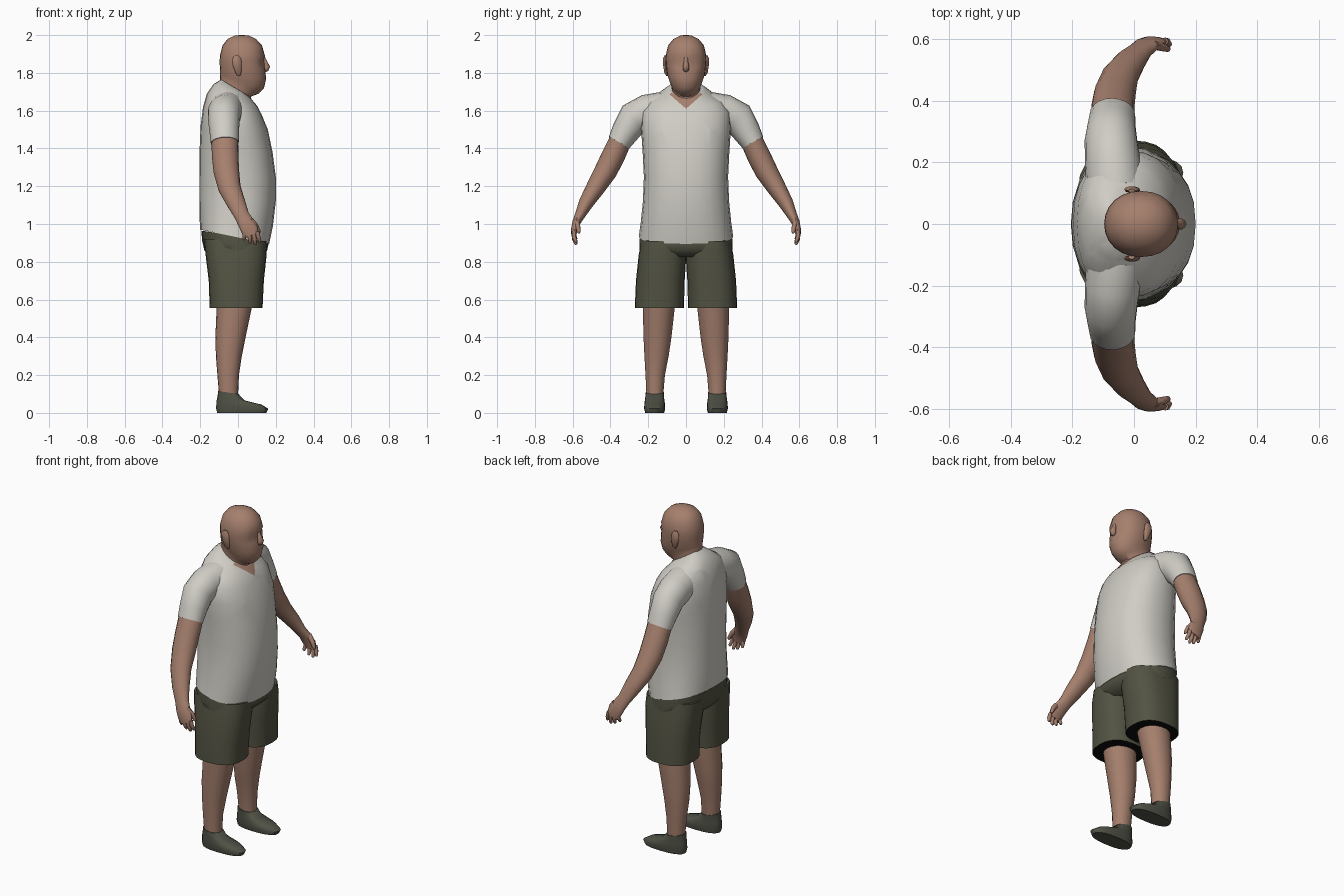
import bpy, bmesh, math
from mathutils import Vector


def material(name, rgb):
    m = bpy.data.materials.new(name)
    m.diffuse_color = (*rgb, 1)
    return m


SKIN = material("skin", (0.38, 0.215, 0.155))
WHITE = material("off white cloth", (0.63, 0.61, 0.56))
OLIVE = material("olive cloth", (0.085, 0.086, 0.056))
SHOE = material("shoe green", (0.080, 0.085, 0.062))
BLACK = material("dark lining", (0.004, 0.004, 0.004))


def skin_rings(name, rings, mats, mirror=False, edit=None, angle=50):
    """Join a list of point rings into a closed skin and make an object of it."""
    bm = bmesh.new()
    vs = [[bm.verts.new(p) for p in r] for r in rings]
    n = len(vs[0])
    for a, b in zip(vs, vs[1:]):
        for i in range(n):
            j = (i + 1) % n
            bm.faces.new((a[i], a[j], b[j], b[i]))
    bm.faces.new(vs[0][::-1])
    bm.faces.new(vs[-1])
    if edit:
        edit(bm)
    bmesh.ops.recalc_face_normals(bm, faces=bm.faces)
    me = bpy.data.meshes.new(name)
    bm.to_mesh(me)
    bm.free()
    ob = bpy.data.objects.new(name, me)
    bpy.context.collection.objects.link(ob)
    for m in mats:
        me.materials.append(m)
    bpy.ops.object.select_all(action='DESELECT')
    ob.select_set(True)
    bpy.context.view_layer.objects.active = ob
    bpy.ops.object.shade_smooth_by_angle(angle=math.radians(angle))
    if mirror:
        mod = ob.modifiers.new("mirror", 'MIRROR')
        mod.use_axis = (False, True, False)
        mod.use_mirror_merge = False
    return ob


def power(c, e):
    return math.copysign(abs(c) ** e, c)


def loft(name, rows, mats, n=24, exp=2.2, **kw):
    """Rows: back x, front x, back z, front z, half width, y centre."""
    rings = []
    for x0, x1, zb, zf, w, yc in rows:
        ring = []
        for i in range(n):
            t = 2 * math.pi * i / n
            c, s = power(math.cos(t), 2 / exp), power(math.sin(t), 2 / exp)
            k = (c + 1) / 2
            ring.append((x0 + (x1 - x0) * k, yc + w * s, zb + (zf - zb) * k))
        rings.append(ring)
    return skin_rings(name, rings, mats, **kw)


def tube(name, rows, mats, n=16, **kw):
    """Rows: x, y, z, radius towards x, radius across."""
    pts = [Vector(r[:3]) for r in rows]
    rings = []
    for i, r in enumerate(rows):
        t = (pts[min(i + 1, len(pts) - 1)] - pts[max(i - 1, 0)]).normalized()
        u = Vector((1, 0, 0))
        u = (u - t * u.dot(t)).normalized()
        v = t.cross(u)
        rings.append([pts[i] + u * r[3] * math.cos(2 * math.pi * k / n)
                      + v * r[4] * math.sin(2 * math.pi * k / n) for k in range(n)])
    return skin_rings(name, rings, mats, **kw)


# shirt body, with a V neck cut in and coloured as skin
def v_neck(bm):
    normals = [Vector((0, -s * 0.66, 0.75)) for s in (1, -1)]
    point = Vector((0, 0, 1.61))
    for nrm in normals:
        bmesh.ops.bisect_plane(bm, geom=bm.verts[:] + bm.edges[:] + bm.faces[:],
                               plane_co=point, plane_no=nrm)
    for f in bm.faces:
        c = f.calc_center_median() - point
        if c.x > 0.02 and all(c.dot(nrm) > 0 for nrm in normals):
            f.material_index = 1


loft("shirt_body", [
    (-.200, .165, .970, .895, .250, 0), (-.203, .185, 1.02, .990, .240, 0),
    (-.205, .200, 1.12, 1.12, .228, 0), (-.205, .200, 1.25, 1.25, .223, 0),
    (-.203, .183, 1.40, 1.38, .230, 0), (-.198, .158, 1.52, 1.50, .238, 0),
    (-.185, .125, 1.62, 1.58, .233, 0), (-.165, .102, 1.69, 1.625, .19, 0),
    (-.130, .080, 1.74, 1.65, .125, 0), (-.090, .062, 1.765, 1.675, .085, 0),
], [WHITE, SKIN], exp=2.3, edit=v_neck)

# sleeves
tube("sleeve", [
    (-.060, .12, 1.600, .095, .100), (-.070, .21, 1.590, .090, .095),
    (-.075, .275, 1.56, .085, .090), (-.073, .32, 1.490, .078, .075),
    (-.070, .355, 1.43, .074, .062),
], [WHITE], n=20, mirror=True)

# bare arms down to the palm
tube("arm", [
    (-.070, .345, 1.447, .071, .059), (-.068, .385, 1.360, .070, .062),
    (-.062, .425, 1.280, .068, .060), (-.045, .480, 1.190, .060, .050),
    (-.010, .530, 1.110, .050, .039), (.020, .562, 1.045, .040, .027),
    (.040, .580, 1.010, .043, .022), (.062, .592, .968, .045, .017),
    (.073, .594, .940, .036, .013),
], [SKIN], mirror=True)

# fingers and thumb: base x, base z, tip x, tip z
for i, (bx, bz, tx, tz) in enumerate([(.038, .965, .032, .915), (.060, .95, .065, .897),
                                      (.082, .95, .092, .890), (.100, .96, .115, .903)]):
    tube(f"finger_{i + 1}", [
        (bx, .593, bz, .012, .012),
        ((bx + tx) / 2, .593, (bz + tz) / 2, .011, .011),
        (tx, .583, tz + .006, .009, .009), (tx, .581, tz, .005, .005),
    ], [SKIN], n=8, mirror=True)
tube("thumb", [
    (.065, .580, 1.020, .018, .015), (.095, .573, .990, .014, .013),
    (.110, .568, .960, .010, .010), (.112, .566, .950, .005, .005),
], [SKIN], n=8, mirror=True)


# head and neck, with shallow eye sockets
def sockets(bm):
    for v in bm.verts:
        if v.co.x > .09 and 1.855 < v.co.z < 1.872 and .02 < abs(v.co.y) < .065:
            v.co.x -= .01


loft("head", [
    (-.100, .060, 1.66, 1.58, .080, 0), (-.097, .070, 1.75, 1.675, .075, 0),
    (-.095, .110, 1.78, 1.69, .078, 0), (-.095, .138, 1.79, 1.72, .087, 0),
    (-.095, .149, 1.81, 1.77, .099, 0), (-.097, .143, 1.85, 1.825, .105, 0),
    (-.097, .141, 1.87, 1.862, .107, 0), (-.095, .143, 1.895, 1.89, .107, 0),
    (-.082, .127, 1.945, 1.945, .095, 0), (-.055, .095, 1.98, 1.98, .066, 0),
    (-.018, .058, 1.997, 1.997, .032, 0), (.010, .030, 2.00, 2.00, .010, 0),
], [SKIN], exp=2.1, edit=sockets)

# nose and ears
tube("nose", [
    (.136, 0, 1.880, .008, .010), (.143, 0, 1.855, .013, .012),
    (.150, 0, 1.832, .020, .018), (.147, 0, 1.815, .014, .016),
    (.143, 0, 1.808, .006, .008),
], [SKIN], n=10)
tube("ear", [
    (.005, .098, 1.785, .008, .006), (.002, .106, 1.805, .017, .010),
    (-.005, .111, 1.845, .025, .011), (-.008, .112, 1.875, .024, .010),
    (-.008, .108, 1.893, .010, .006),
], [SKIN], n=10, mirror=True)

# shorts: seat and two wide legs, dark inside the leg openings
loft("shorts_seat", [
    (-.150, .120, .825, .825, .200, 0), (-.178, .154, .86, .86, .247, 0),
    (-.190, .161, .91, .890, .247, 0), (-.194, .160, .965, .91, .243, 0),
], [OLIVE], exp=2.4)


def lining(bm):
    for f in bm.faces:
        if f.calc_center_median().z < .556:
            f.material_index = 1


loft("shorts_leg", [
    (-.150, .130, .555, .555, .130, .141), (-.155, .137, .70, .70, .129, .136),
    (-.172, .152, .840, .840, .126, .124), (-.180, .150, .92, .91, .115, .120),
], [OLIVE, BLACK], exp=2.5, mirror=True, edit=lining)

# bare lower legs
loft("lower_leg", [
    (-.100, .000, .09, .09, .045, .165), (-.109, .005, .20, .20, .052, .163),
    (-.117, .020, .30, .30, .065, .156), (-.120, .040, .40, .40, .075, .151),
    (-.112, .078, .58, .58, .087, .143),
], [SKIN], n=18, exp=2.1, mirror=True)

# slip-on shoes
loft("shoe", [
    (-.110, .150, .000, .000, .050, .166), (-.116, .160, .025, .022, .056, .166),
    (-.114, .125, .060, .044, .054, .166), (-.108, .035, .09, .066, .050, .166),
    (-.105, .003, .115, .100, .049, .165),
], [SHOE], n=20, exp=2.4, mirror=True)
